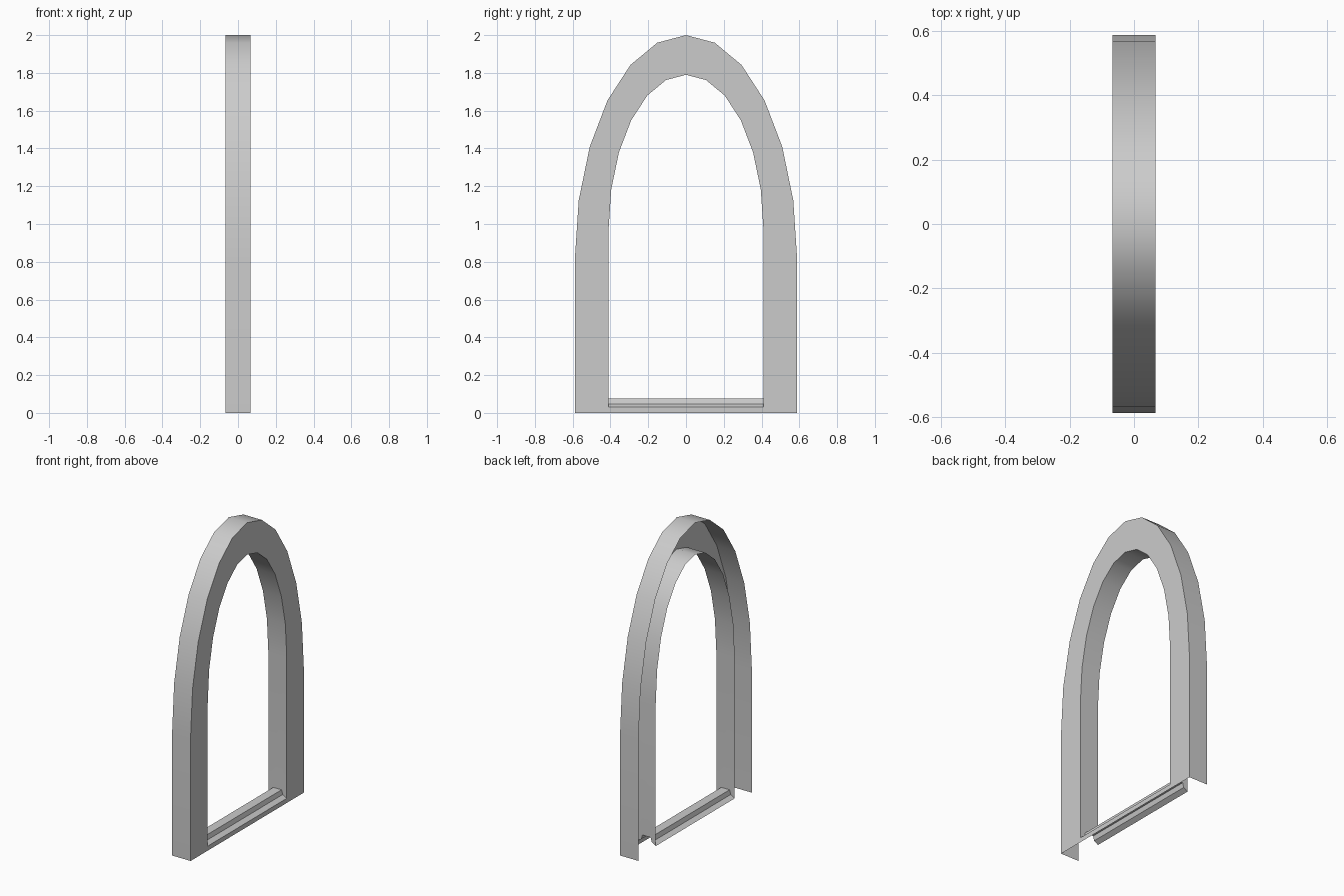
import bpy, math

if "Cube" in bpy.data.objects:
    bpy.data.objects.remove(bpy.data.objects["Cube"])

HX = 0.067                      # half thickness of the frame
STEPS = 12                      # segments over the arch


def arch(width, base, spring, rise):
    """Leg, half ellipse, leg: (y, z) points from +y over the top to -y."""
    curve = [(width * math.cos(math.pi * i / STEPS),
              spring + rise * math.sin(math.pi * i / STEPS)) for i in range(STEPS + 1)]
    return [(width, base)] + curve + [(-width, base)]


def make(name, faces):
    verts, index, polys = [], {}, []
    for face in faces:
        poly = []
        for co in face:
            key = tuple(round(c, 5) for c in co)
            if key not in index:
                index[key] = len(verts)
                verts.append(key)
            poly.append(index[key])
        polys.append(poly)
    mesh = bpy.data.meshes.new(name)
    mesh.from_pydata(verts, [], polys)
    mesh.update()
    obj = bpy.data.objects.new(name, mesh)
    bpy.context.collection.objects.link(obj)
    bpy.ops.object.select_all(action='DESELECT')
    obj.select_set(True)
    bpy.context.view_layer.objects.active = obj
    bpy.ops.object.shade_smooth_by_angle(angle=math.radians(33))
    return obj


def at(x, p):
    return (x, p[0], p[1])


SILL_Z, INNER = 0.03, 0.41
outer = arch(0.588, 0.0, 0.82, 1.18)
inner = arch(INNER, SILL_Z, 0.97, 0.82)
last = len(outer) - 1

# threshold cross-section (x, z), from the +x side to the -x side
half = [(HX, SILL_Z), (0.038, 0.048), (0.03, 0.077)]
sill = half + [(-x, z) for x, z in reversed(half)]

# frame: outer band, +x face and inner band; the -x side and the bottom are open
faces = []
for i in range(last):
    o0, o1, n0, n1 = outer[i], outer[i + 1], inner[i], inner[i + 1]
    faces.append([at(-HX, o0), at(-HX, o1), at(HX, o1), at(HX, o0)])
    faces.append([at(HX, o0), at(HX, o1), at(HX, n1), at(HX, n0)])
    band = [at(HX, n0), at(HX, n1), at(-HX, n1), at(-HX, n0)]
    # the two jambs end on the threshold section
    if i == 0:
        band += [(x, INNER, z) for x, z in reversed(sill[1:-1])]
    elif i == last - 1:
        band[2:2] = [(x, -INNER, z) for x, z in sill[1:-1]]
    faces.append(band)
# strip of the +x face below the opening
faces.append([at(HX, outer[last]), at(HX, outer[0]), at(HX, inner[0]), at(HX, inner[last])])
make("arch_frame", faces)

# raised threshold between the jambs
make("threshold", [[(a[0], -INNER, a[1]), (a[0], INNER, a[1]),
                    (b[0], INNER, b[1]), (b[0], -INNER, b[1])]
                   for a, b in zip(sill, sill[1:])])
